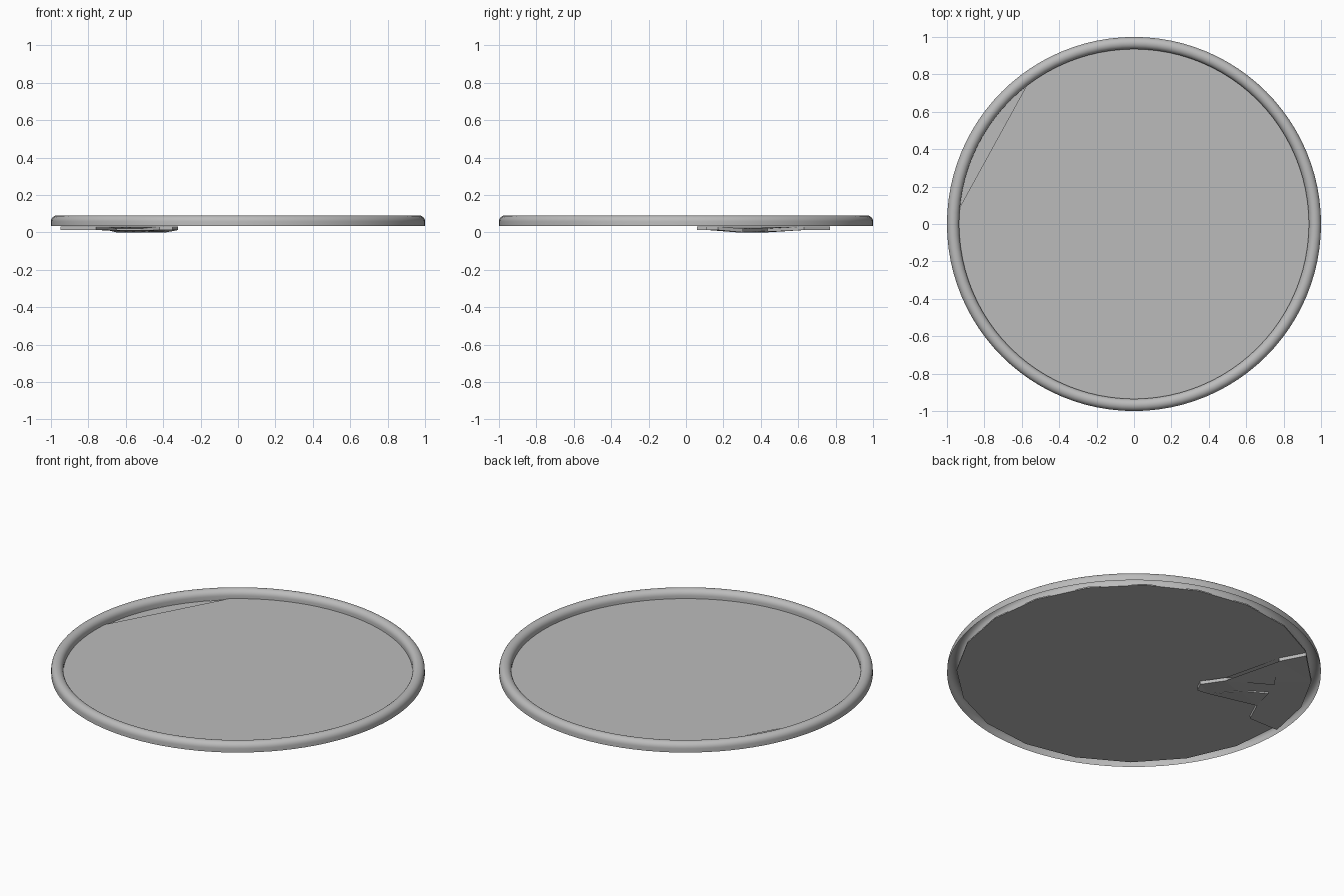
import bpy, bmesh
from math import sin, cos, pi, radians

if "Cube" in bpy.data.objects:
    bpy.data.objects.remove(bpy.data.objects["Cube"])

grey = bpy.data.materials.new("plain grey")
grey.use_nodes = True
GREY = (0.5, 0.5, 0.5, 1)
grey.diffuse_color = GREY
grey.node_tree.nodes["Principled BSDF"].inputs["Base Color"].default_value = GREY


def make_object(name, bm):
    bmesh.ops.recalc_face_normals(bm, faces=bm.faces[:])
    mesh = bpy.data.meshes.new(name)
    bm.to_mesh(mesh)
    bm.free()
    mesh.materials.append(grey)
    obj = bpy.data.objects.new(name, mesh)
    bpy.context.collection.objects.link(obj)
    return obj


def slab(name, outline, bottom, top, dip=None):
    """Flat slab from an outline; dip lowers chosen corners."""
    bm = bmesh.new()
    drops = [dip(x, y) if dip else 0 for x, y in outline]
    rings = [[bm.verts.new((x, y, z - d)) for (x, y), d in zip(outline, drops)]
             for z in (bottom, top)]
    for ring in rings:
        face = bm.faces.new(ring)
        bmesh.ops.triangulate(bm, faces=[face])
    for i in range(len(outline)):
        j = (i + 1) % len(outline)
        bm.faces.new((rings[0][i], rings[0][j], rings[1][j], rings[1][i]))
    return make_object(name, bm)


def arc(start, end, steps, radius=0.95):
    angles = [radians(start + (end - start) * i / steps) for i in range(steps + 1)]
    return [(radius * cos(a), radius * sin(a)) for a in angles]


# Jagged break line, running from the left edge inwards and back to the rim
crack = [(-0.76, 0.06), (-0.70, 0.19), (-0.65, 0.345), (-0.52, 0.27),
         (-0.42, 0.12), (-0.35, 0.11), (-0.32, 0.17), (-0.385, 0.30),
         (-0.615, 0.435), (-0.485, 0.63)]
START, END = 126, 176.4

# Main plate with the notch left by the broken piece
slab("plate", arc(END, START + 360, 17) + crack[::-1], 0.035, 0.042)


# Broken piece, sunk below the plate and sagging at its neck
def sag(x, y):
    return 0.012 if -0.66 < x < -0.38 and 0.25 < y < 0.45 else 0


slab("broken_piece", arc(START, END, 3) + crack, 0.012, 0.032, sag)

# Hollow rounded rim, open underneath
half, middle = 0.0325, 0.9675
profile = [(1.0, 0.035)]
profile += [(middle + half * cos(pi * i / 12), 0.058 + half * sin(pi * i / 12))
            for i in range(13)]
profile += [(middle - half, 0.035)]
bm = bmesh.new()
verts = [bm.verts.new((r, 0, z)) for r, z in profile]
edges = [bm.edges.new(pair) for pair in zip(verts, verts[1:])]
bmesh.ops.spin(bm, geom=verts + edges, cent=(0, 0, 0), axis=(0, 0, 1),
               angle=2 * pi, steps=96, use_merge=True)
bmesh.ops.remove_doubles(bm, verts=bm.verts[:], dist=0.0001)
rim = make_object("rim", bm)
bpy.context.view_layer.objects.active = rim
rim.select_set(True)
bpy.ops.object.shade_smooth_by_angle(angle=radians(40))
